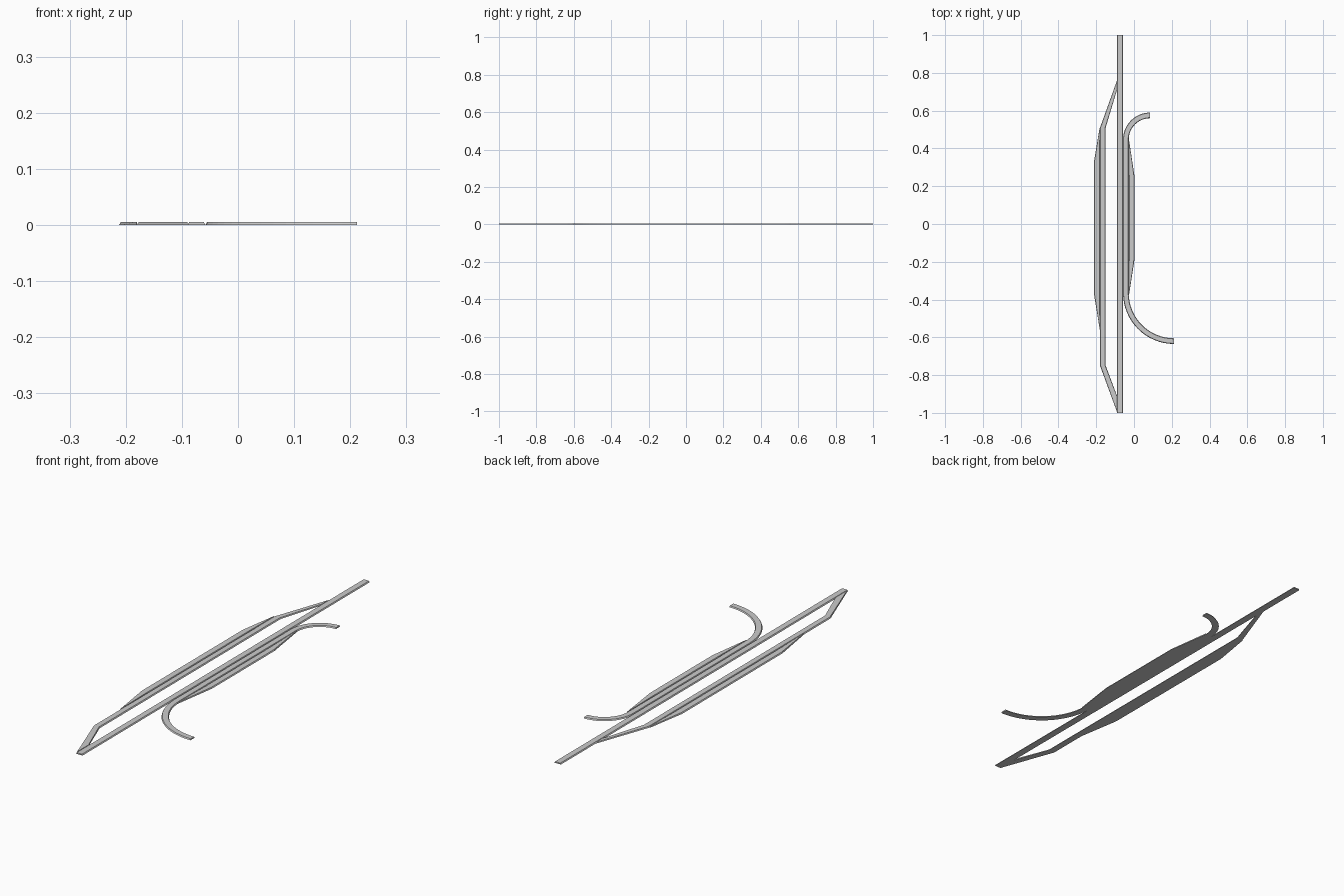
import bpy, bmesh
from math import sin, cos, radians
from mathutils import Vector

if "Cube" in bpy.data.objects:
    bpy.data.objects.remove(bpy.data.objects["Cube"])

H = 0.0055      # slab thickness
SLOPE = 0.003   # how far the top edge leans inward


def road(name, left, right):
    """Thin slab strip between two edge lines, with slightly sloped sides."""
    bm = bmesh.new()
    rings = []
    for l, r in zip(left, right):
        l, r = Vector((*l, 0)), Vector((*r, 0))
        d = r - l
        inset = d.normalized() * min(SLOPE, d.length * 0.2)
        up = Vector((0, 0, H))
        rings.append([bm.verts.new(p) for p in (l, l + inset + up, r - inset + up, r)])
    for a, b in zip(rings, rings[1:]):
        for i in range(4):
            j = (i + 1) % 4
            bm.faces.new((a[i], a[j], b[j], b[i]))
    bm.faces.new(rings[0])
    bm.faces.new(rings[-1][::-1])
    bmesh.ops.recalc_face_normals(bm, faces=bm.faces)
    me = bpy.data.meshes.new(name)
    bm.to_mesh(me)
    bm.free()
    ob = bpy.data.objects.new(name, me)
    bpy.context.collection.objects.link(ob)
    return ob


def arc(cx, cy, r, a0, a1, n=16):
    return [(cx + r * cos(radians(a0 + (a1 - a0) * i / n)),
             cy + r * sin(radians(a0 + (a1 - a0) * i / n))) for i in range(n + 1)]


# Straight main road
road("main_road", [(-0.09, 1), (-0.09, -1)], [(-0.058, 1), (-0.058, -1)])

# Left bypass, leaving and rejoining the main road
road("left_bypass",
     [(-0.09, 0.76), (-0.18, 0.51), (-0.18, -0.75), (-0.09, -0.995)],
     [(-0.09, 0.71), (-0.15, 0.51), (-0.15, -0.75), (-0.09, -0.91)])

# Extra lane on the outside of the bypass
road("left_outer_lane",
     [(-0.182, 0.51), (-0.212, 0.33), (-0.212, -0.37), (-0.181, -0.56)],
     [(-0.18, 0.508), (-0.18, 0.33), (-0.18, -0.37), (-0.18, -0.56)])

# Right road with a curved ramp at each end
road("right_ramp_road",
     arc(0.085, 0.447, 0.143, 90, 180) + arc(0.212, -0.365, 0.27, 180, 270),
     arc(0.085, 0.447, 0.113, 90, 180) + arc(0.212, -0.365, 0.24, 180, 270))

# Extra lane on the outside of the right road
road("right_outer_lane",
     [(-0.028, 0.45), (-0.028, 0.25), (-0.028, -0.185), (-0.028, -0.38)],
     [(-0.027, 0.45), (0.003, 0.25), (0.003, -0.185), (-0.027, -0.38)])
